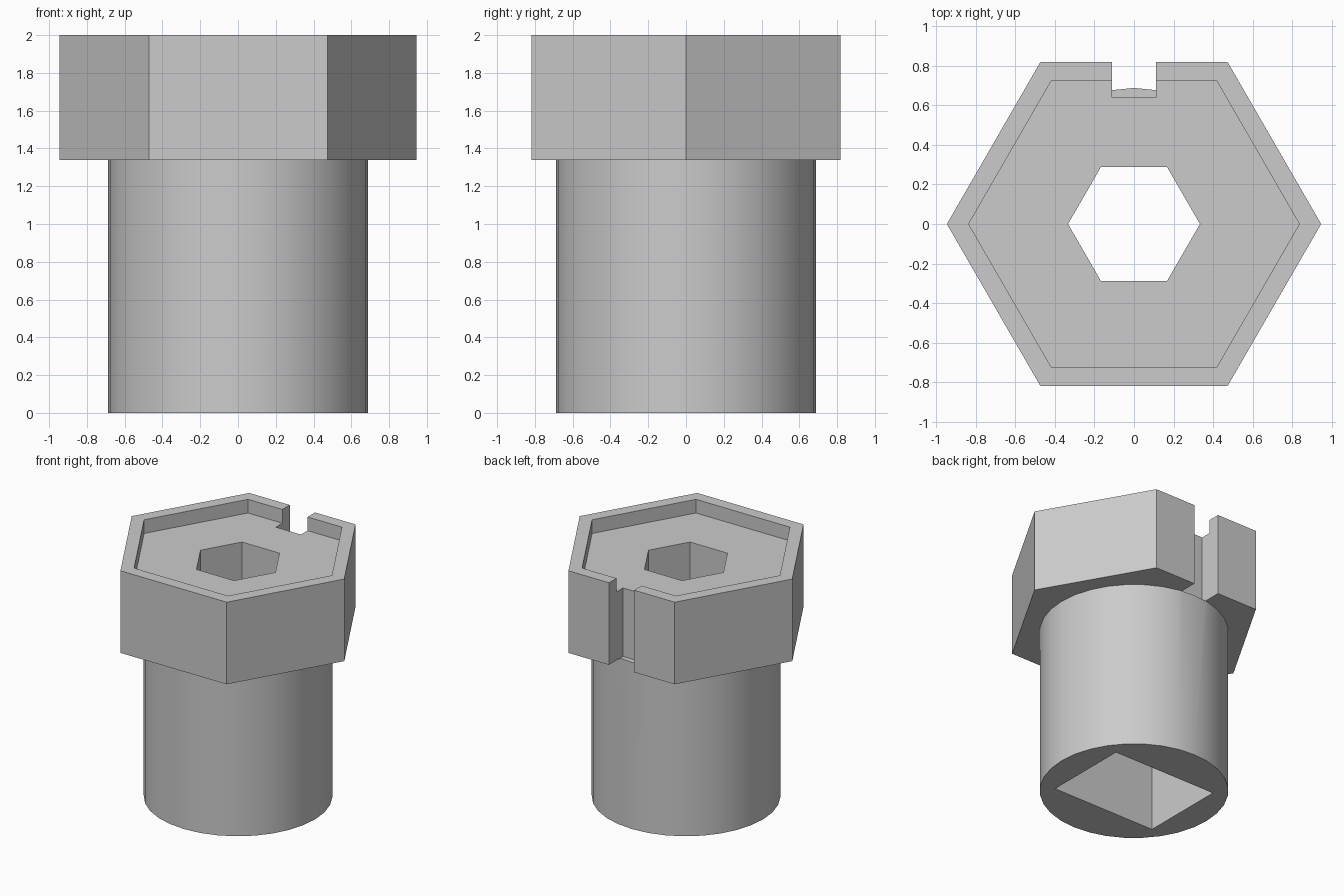
import bpy
import math

cube = bpy.data.objects.get("Cube")
if cube:
    bpy.data.objects.remove(cube, do_unlink=True)

HEAD_Z = 1.34   # underside of the head
TOP_Z = 2.0
FLOOR_Z = 1.89  # floor of the shallow recess

steel = bpy.data.materials.new("plain grey")
steel.use_nodes = True
grey = (0.6, 0.6, 0.6, 1)
steel.diffuse_color = grey
steel.node_tree.nodes["Principled BSDF"].inputs["Base Color"].default_value = grey


def prism(name, outline, z0, z1):
    """Upright solid with the given outline."""
    n = len(outline)
    verts = [(x, y, z) for z in (z0, z1) for x, y in outline]
    faces = [tuple(reversed(range(n))), tuple(range(n, 2 * n))]
    faces += [(i, (i + 1) % n, n + (i + 1) % n, n + i) for i in range(n)]
    mesh = bpy.data.meshes.new(name)
    mesh.from_pydata(verts, [], faces)
    mesh.materials.append(steel)
    obj = bpy.data.objects.new(name, mesh)
    bpy.context.collection.objects.link(obj)
    return obj


def ring(radius, sides):
    return [(radius * math.cos(math.tau * i / sides),
             radius * math.sin(math.tau * i / sides)) for i in range(sides)]


def box(x0, x1, y0, y1):
    return [(x0, y0), (x1, y0), (x1, y1), (x0, y1)]


def combine(target, other, operation):
    """Apply a boolean and remove the helper."""
    mod = target.modifiers.new(operation, "BOOLEAN")
    mod.operation = operation
    mod.solver = "EXACT"
    mod.object = other
    bpy.ops.object.select_all(action="DESELECT")
    bpy.context.view_layer.objects.active = target
    target.select_set(True)
    bpy.ops.object.modifier_apply(modifier=mod.name)
    bpy.data.objects.remove(other, do_unlink=True)


# Hexagonal head with a shallow recess and a key slot at the back
head = prism("hex_head", ring(0.945, 6), HEAD_Z, TOP_Z)
combine(head, prism("recess_cutter", ring(0.835, 6), FLOOR_Z, TOP_Z + 0.1), "DIFFERENCE")
combine(head, prism("slot_cutter", box(-0.112, 0.112, 0.64, 1), HEAD_Z - 0.1, TOP_Z + 0.1),
        "DIFFERENCE")

# Round shaft joined to the head
bushing = prism("hex_head_bushing", ring(0.687, 32), 0, HEAD_Z)
combine(bushing, head, "UNION")

# Rectangular socket from below, hexagonal hole from above
combine(bushing, prism("socket_cutter", box(-0.46, 0.46, -0.345, 0.345), -0.1, HEAD_Z),
        "DIFFERENCE")
combine(bushing, prism("hole_cutter", ring(0.333, 6), HEAD_Z - 0.1, TOP_Z + 0.1), "DIFFERENCE")

# Smooth the shaft, keep the corners crisp
bpy.ops.object.shade_smooth_by_angle(angle=math.radians(30))
